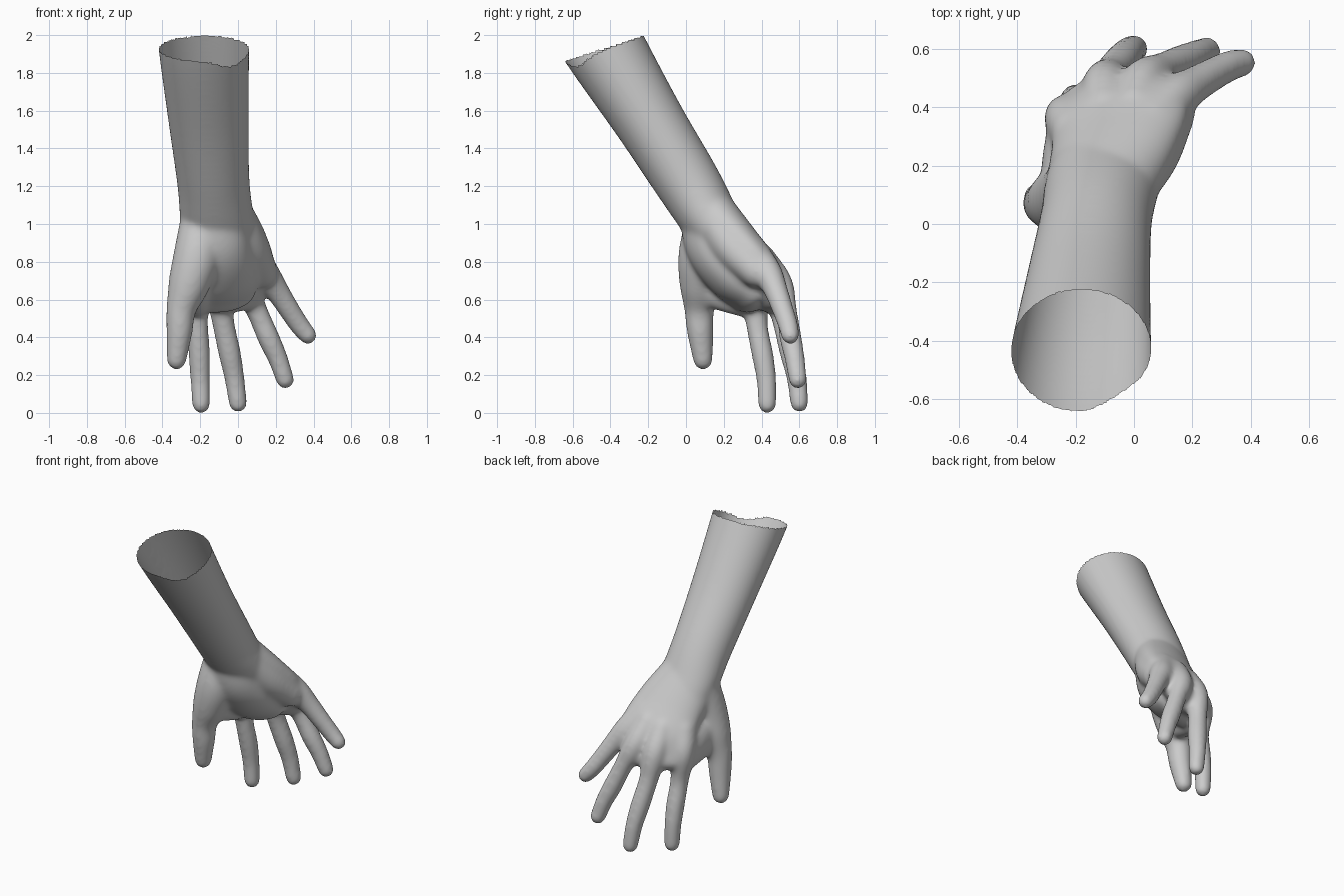
import bpy, bmesh, math
from mathutils import Vector

bm = bmesh.new()
SIDES = 40


def spline(pts, steps=6):
    """Catmull-Rom through stations of (x, y, z, half width, half depth)."""
    p = [[2 * a - b for a, b in zip(pts[0], pts[1])]] + list(pts)
    p.append([2 * a - b for a, b in zip(pts[-1], pts[-2])])
    out = []
    for i in range(1, len(p) - 2):
        for s in range(steps):
            t = s / steps
            out.append([0.5 * (2 * b + (c - a) * t + (2 * a - 5 * b + 4 * c - d) * t * t
                               + (3 * b - a - 3 * c + d) * t ** 3)
                        for a, b, c, d in zip(*p[i - 1:i + 3])])
    return out + [list(pts[-1])]


def loft(pts, across=(1, 0, 0), grow=0.0):
    """Closed elliptical tube with domed ends."""
    st = spline([q if len(q) == 5 else (*q, q[3]) for q in pts])
    st = [(*q[:3], q[3] + grow, q[4] + grow) for q in st]
    cen = [Vector(q[:3]) for q in st]
    n = len(st)
    tan = [(cen[min(i + 1, n - 1)] - cen[max(i - 1, 0)]).normalized() for i in range(n)]
    dome = [math.radians(d) for d in (20, 40, 60, 75, 87)]

    def cap(i, sign):
        a, b = st[i][3:]
        return [(cen[i] + tan[i] * sign * min(a, b) * math.sin(d), tan[i],
                 a * math.cos(d), b * math.cos(d)) for d in dome]

    rings = cap(0, -1)[::-1] + [(cen[i], tan[i], *st[i][3:]) for i in range(n)] + cap(n - 1, 1)
    loops = []
    for c, t, a, b in rings:
        w = Vector(across)
        u = (w - t * w.dot(t)).normalized()
        v = t.cross(u)
        loops.append([bm.verts.new(c + u * a * math.cos(k * math.tau / SIDES)
                                   + v * b * math.sin(k * math.tau / SIDES))
                      for k in range(SIDES)])
    for r, s in zip(loops, loops[1:]):
        for k in range(SIDES):
            j = (k + 1) % SIDES
            bm.faces.new((r[k], r[j], s[j], s[k]))
    bm.faces.new(loops[0][::-1])
    bm.faces.new(loops[-1])


# forearm, running past the open cut
loft([(-0.19, -0.56, 2.16, 0.25, 0.23), (-0.18, -0.43, 1.93, 0.24, 0.215),
      (-0.155, -0.19, 1.54, 0.212, 0.185), (-0.13, 0.01, 1.22, 0.192, 0.172),
      (-0.11, 0.125, 1.03, 0.195, 0.155), (-0.08, 0.22, 0.9, 0.19, 0.13)])
# back of the hand
loft([(-0.11, 0.13, 1.03, 0.195, 0.15), (-0.065, 0.27, 0.88, 0.225, 0.125),
      (-0.045, 0.38, 0.75, 0.24, 0.108), (-0.055, 0.45, 0.61, 0.205, 0.08)],
     (1, 0.17, 0.15))
# fleshy middle of the palm
loft([(-0.12, 0.06, 1.07, 0.15, 0.1), (-0.1, 0.14, 0.88, 0.17, 0.14),
      (-0.08, 0.245, 0.72, 0.19, 0.125), (-0.085, 0.33, 0.615, 0.18, 0.085)], (1, 0.2, 0.15))
# heel of the palm on the little finger side
loft([(-0.02, 0.14, 1.04, 0.105), (0.05, 0.25, 0.88, 0.11), (0.12, 0.375, 0.75, 0.09)])
# ball of the thumb and thumb
loft([(-0.185, 0.12, 1.03, 0.115), (-0.215, 0.085, 0.84, 0.122), (-0.26, 0.075, 0.68, 0.107),
      (-0.3, 0.07, 0.55, 0.077), (-0.31, 0.075, 0.43, 0.067), (-0.325, 0.09, 0.28, 0.05)],
     grow=0.003)
# web between thumb and index finger
loft([(-0.24, 0.1, 0.72, 0.08, 0.14), (-0.23, 0.21, 0.68, 0.085, 0.145),
      (-0.215, 0.33, 0.63, 0.08, 0.13)])
# index finger
loft([(-0.2, 0.31, 0.79, 0.08), (-0.23, 0.365, 0.65, 0.073), (-0.215, 0.375, 0.47, 0.053),
      (-0.205, 0.405, 0.31, 0.053), (-0.2, 0.425, 0.18, 0.048), (-0.195, 0.43, 0.045, 0.044)],
     grow=0.005)
# middle finger
loft([(-0.1, 0.39, 0.8, 0.07), (-0.1, 0.475, 0.66, 0.072), (-0.08, 0.515, 0.49, 0.055),
      (-0.045, 0.555, 0.32, 0.055), (-0.02, 0.585, 0.19, 0.049), (0.0, 0.6, 0.05, 0.044)],
     grow=0.005)
# ring finger
loft([(0.0, 0.4, 0.82, 0.07), (0.035, 0.49, 0.685, 0.071), (0.1, 0.53, 0.54, 0.054),
      (0.165, 0.555, 0.39, 0.055), (0.21, 0.575, 0.29, 0.05), (0.25, 0.592, 0.175, 0.045)],
     grow=0.004)
# little finger
loft([(0.06, 0.35, 0.87, 0.07), (0.14, 0.43, 0.745, 0.073), (0.205, 0.475, 0.65, 0.06),
      (0.275, 0.515, 0.54, 0.053), (0.325, 0.54, 0.465, 0.05), (0.37, 0.552, 0.41, 0.045)],
     grow=0.004)

bmesh.ops.recalc_face_normals(bm, faces=bm.faces)
mesh = bpy.data.meshes.new("hand_and_forearm")
bm.to_mesh(mesh)
bm.free()
hand = bpy.data.objects.new("hand_and_forearm", mesh)
bpy.context.collection.objects.link(hand)
bpy.context.view_layer.objects.active = hand
hand.select_set(True)

# fuse the parts into one smooth skin
fuse = hand.modifiers.new("fuse", 'REMESH')
fuse.mode = 'VOXEL'
fuse.voxel_size = 0.011
soft = hand.modifiers.new("soften", 'SMOOTH')
soft.factor = 0.5
soft.iterations = 28
bpy.ops.object.convert(target='MESH')

# open the forearm along a ragged rim with a dip at the front
bm = bmesh.new()
bm.from_mesh(hand.data)


def rim(x, y):
    dip = math.exp(-((x + 0.03) ** 2 + (y + 0.58) ** 2) / 0.012)
    return 1.935 + 0.32 * (y + 0.43) - 0.05 * dip


bmesh.ops.delete(bm, geom=[v for v in bm.verts if v.co.z > rim(v.co.x, v.co.y)],
                 context='VERTS')
for f in bm.faces:
    f.smooth = True
bm.to_mesh(hand.data)
bm.free()
